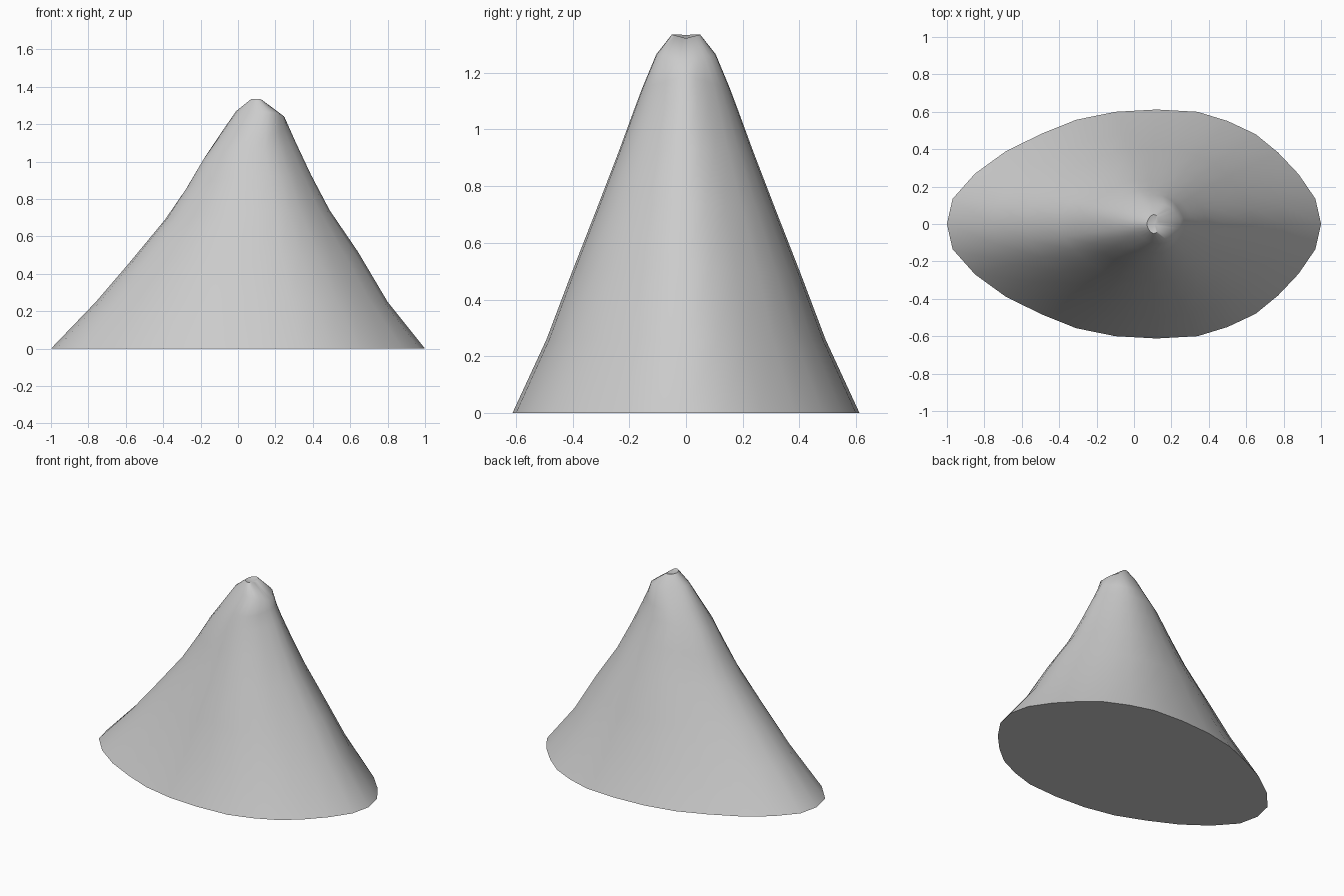
import bpy, bmesh

if "Cube" in bpy.data.objects:
    bpy.data.objects.remove(bpy.data.objects["Cube"])

# Half outline of the base: position along x (-1..1), relative half depth
outline = [(-1, 0), (-.97, .22), (-.85, .44), (-.69, .63), (-.5, .785), (-.31, .91),
           (-.1, .98), (.12, 1), (.34, .98), (.5, .9), (.65, .785), (.77, .625),
           (.88, .435), (.97, .22), (1, 0)]
full = outline + [(u, -v) for u, v in outline[-2:0:-1]]

# Rings: left x, left z, right x, right z, half depth, middle z
rings = [(-1, 0, 1, 0, .612, 0),
         (-.76, .25, .80, .25, .492, .26),
         (-.58, .46, .64, .52, .405, .49),
         (-.39, .69, .49, .74, .313, .725),
         (-.28, .85, .39, .93, .238, .92),
         (-.19, 1.0, .31, 1.1, .183, 1.07),
         (-.10, 1.14, .27, 1.19, .155, 1.145),
         (-.01, 1.27, .25, 1.235, .105, 1.265),
         (.07, 1.334, .135, 1.322, .05, 1.335)]

bm = bmesh.new()
loops = []
for xl, zl, xr, zr, d, zm in rings:
    loop = []
    for u, v in full:
        x = xl + (xr - xl) * (u + 1) / 2
        end = zl if u < .12 else zr
        z = end + (zm - end) * abs(v)
        loop.append(bm.verts.new((x, -v * d, z)))
    loops.append(loop)

# Sloping sides
n = len(full)
for a, b in zip(loops, loops[1:]):
    for i in range(n):
        j = (i + 1) % n
        bm.faces.new((a[i], a[j], b[j], b[i]))

# Slightly dimpled peak and flat underside
tip = bm.verts.new((.11, 0, 1.322))
for i in range(n):
    bm.faces.new((loops[-1][i], loops[-1][(i + 1) % n], tip))
bm.faces.new(loops[0][::-1])
bmesh.ops.recalc_face_normals(bm, faces=bm.faces)

mesh = bpy.data.meshes.new("mound")
bm.to_mesh(mesh)
bm.free()
obj = bpy.data.objects.new("mound", mesh)
bpy.context.collection.objects.link(obj)
bpy.context.view_layer.objects.active = obj
obj.select_set(True)
bpy.ops.object.shade_smooth_by_angle(angle=0.87)
